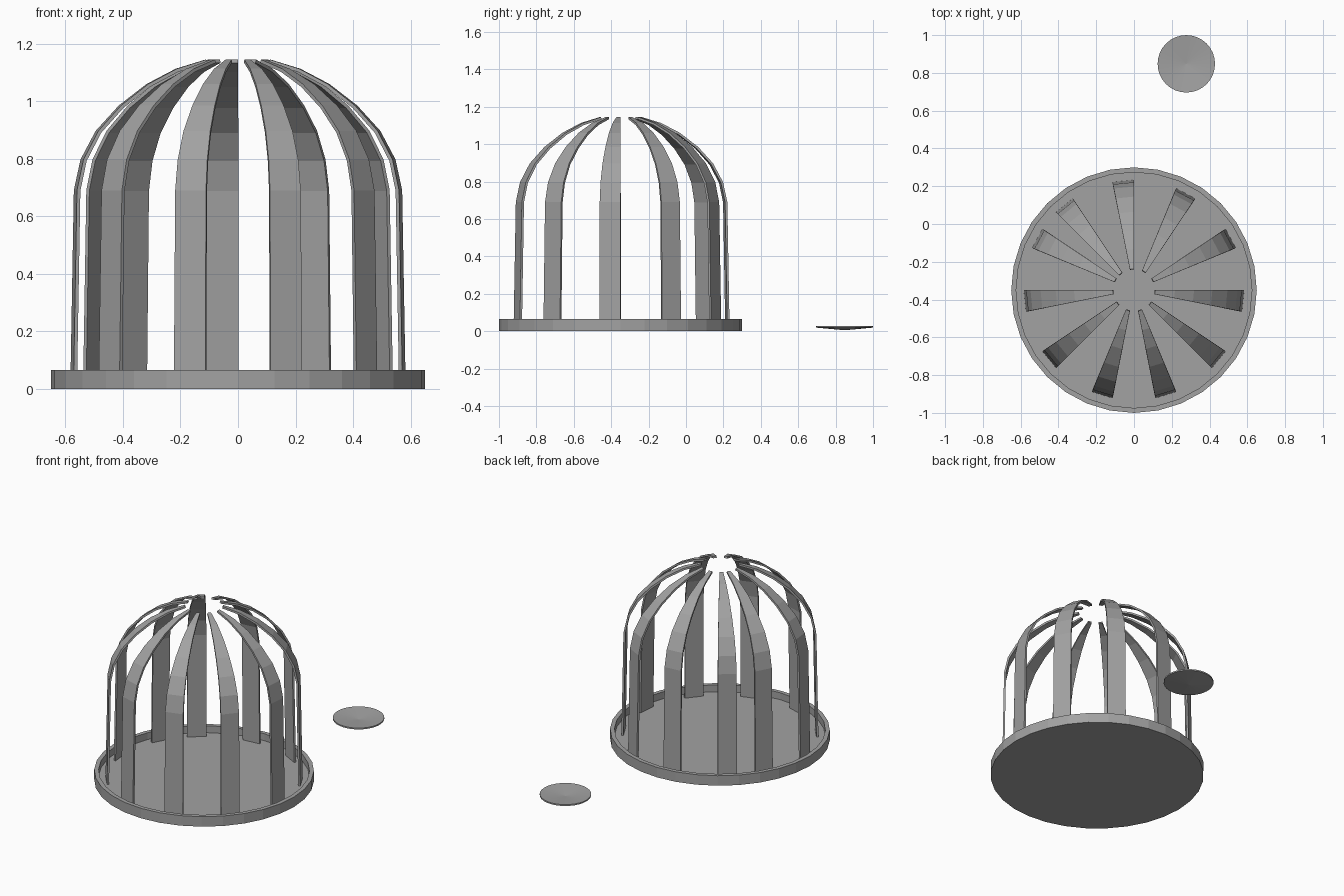
import bpy, bmesh, math

cube = bpy.data.objects.get("Cube")
if cube:
    bpy.data.objects.remove(cube, do_unlink=True)

SIDES = 32
STEP = math.tau / SIDES
CAGE_Y = -0.35

grey = bpy.data.materials.new("plain grey")
grey.use_nodes = True
colour = (0.36, 0.36, 0.36, 1)
grey.diffuse_color = colour
grey.node_tree.nodes["Principled BSDF"].inputs["Base Color"].default_value = colour


def finish(name, bm, location):
    mesh = bpy.data.meshes.new(name)
    bm.to_mesh(mesh)
    bm.free()
    mesh.materials.append(grey)
    obj = bpy.data.objects.new(name, mesh)
    obj.location = location
    bpy.context.collection.objects.link(obj)
    return obj


def lathe(name, profile, location):
    """Spin a (radius, height) profile that starts and ends on the axis."""
    bm = bmesh.new()
    verts = [bm.verts.new((r, 0, z)) for r, z in profile]
    edges = [bm.edges.new(pair) for pair in zip(verts, verts[1:])]
    bmesh.ops.spin(bm, geom=verts + edges, cent=(0, 0, 0), axis=(0, 0, 1),
                   angle=math.tau, steps=SIDES)
    bmesh.ops.remove_doubles(bm, verts=bm.verts, dist=0.0005)
    bmesh.ops.recalc_face_normals(bm, faces=bm.faces)
    return finish(name, bm, location)


def bar(name, start, profile):
    """One strip of the dome, a single segment wide, thickened inward."""
    bm = bmesh.new()
    rows = [[bm.verts.new((r * math.cos(a), r * math.sin(a), z))
             for a in (start, start + STEP)] for r, z in profile]
    for low, high in zip(rows, rows[1:]):
        bm.faces.new((low[0], low[1], high[1], high[0]))
    obj = finish(name, bm, (0, CAGE_Y, 0))
    solid = obj.modifiers.new("thickness", "SOLIDIFY")
    solid.thickness = 0.012
    solid.offset = -1


# Round tray with a raised rim
lathe("base_tray", [(0, 0), (0.65, 0), (0.65, 0.065), (0.624, 0.065),
                    (0.624, 0.02), (0, 0.02)], (0, CAGE_Y, 0))

# Cage bars: every third segment of the dome, with a narrower gap at the end
dome = [(0.583, 0.02), (0.571, 0.69), (0.548, 0.797), (0.495, 0.897),
        (0.415, 0.985), (0.318, 1.06), (0.217, 1.113), (0.113, 1.145)]
for i in range(11):
    bar(f"cage_bar_{i + 1}", (13 + 3 * i) * STEP, dome)

# Shallow loose dish behind the cage
lathe("dish", [(0, 0.005), (0.152, 0.019), (0.152, 0.028), (0, 0.014)],
      (0.277, 0.848, 0))
